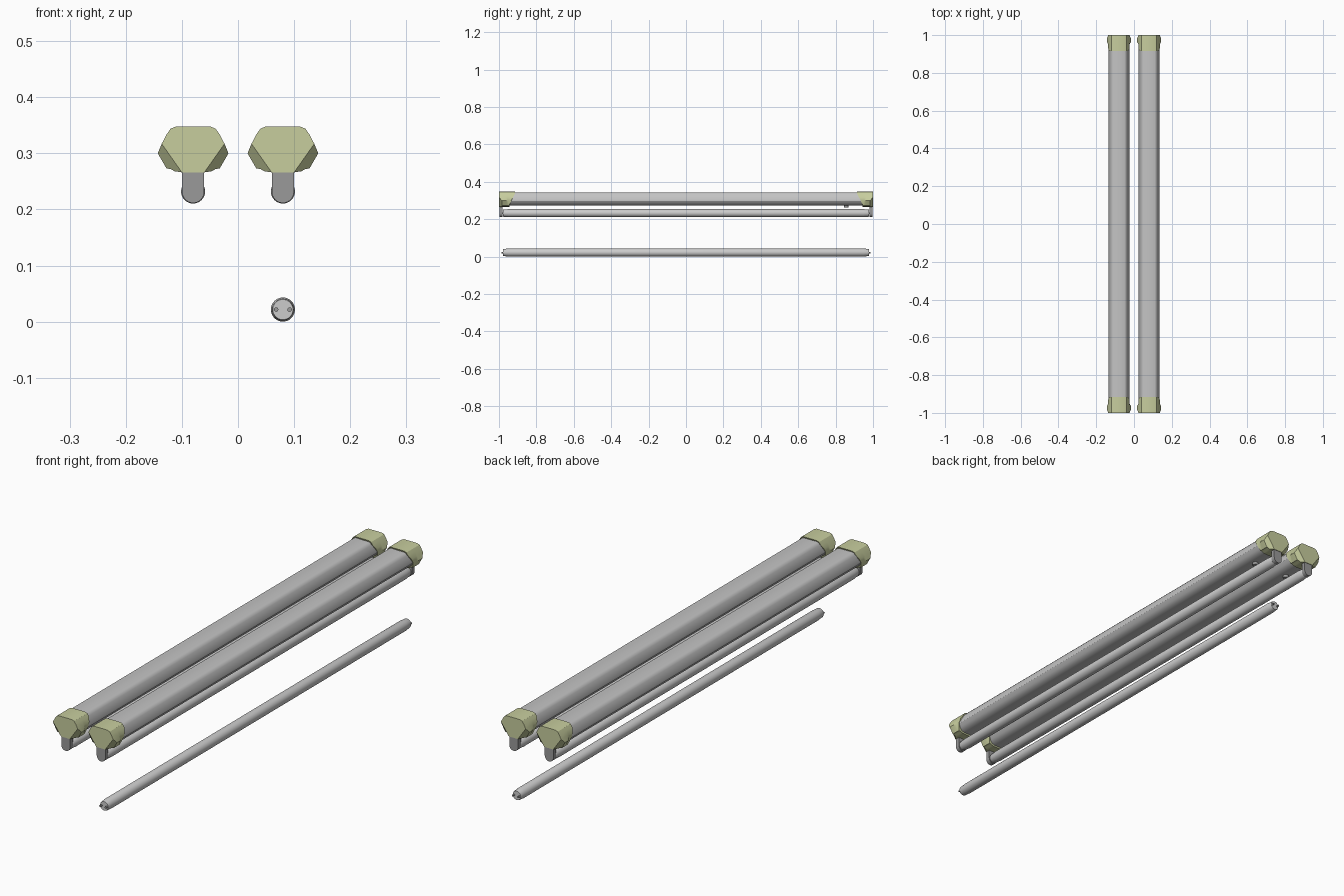
import bpy, bmesh, math

cube = bpy.data.objects.get("Cube")
if cube:
    bpy.data.objects.remove(cube, do_unlink=True)


def material(name, rgb):
    m = bpy.data.materials.new(name)
    m.use_nodes = True
    m.diffuse_color = (*rgb, 1)
    m.node_tree.nodes["Principled BSDF"].inputs["Base Color"].default_value = (*rgb, 1)
    return m


GREEN = material("pale green plastic", (0.57, 0.61, 0.34))
GREY = material("housing grey", (0.55, 0.55, 0.55))
TUBE = material("tube light grey", (0.6, 0.6, 0.6))
DARK = material("holder grey", (0.32, 0.32, 0.32))


def finish(name, bm, mat, angle=30):
    bmesh.ops.recalc_face_normals(bm, faces=bm.faces)
    mesh = bpy.data.meshes.new(name)
    bm.to_mesh(mesh)
    bm.free()
    mesh.materials.append(mat)
    ob = bpy.data.objects.new(name, mesh)
    bpy.context.collection.objects.link(ob)
    bpy.ops.object.select_all(action='DESELECT')
    ob.select_set(True)
    bpy.context.view_layer.objects.active = ob
    bpy.ops.object.shade_smooth_by_angle(angle=math.radians(angle))
    return ob


def mirrored(half):
    """Closed outline from a right half listed top to bottom."""
    return half + [(-x, z) for x, z in reversed(half)]


def bridge(bm, rings):
    """Skin a list of vertex rings of equal length."""
    n = len(rings[0])
    for a, b in zip(rings, rings[1:]):
        for i in range(n):
            j = (i + 1) % n
            bm.faces.new((a[i], a[j], b[j], b[i]))


def prism(name, outline, cx, y0, y1, mat):
    bm = bmesh.new()
    rings = [[bm.verts.new((cx + x, y, z)) for x, z in outline] for y in (y0, y1)]
    bridge(bm, rings)
    for r in rings:
        bm.faces.new(r)
    return finish(name, bm, mat)


def circle(r, cz, n=32, cx=0):
    return [(cx + r * math.cos(math.tau * i / n), cz + r * math.sin(math.tau * i / n))
            for i in range(n)]


HOUSING = [(0.03, 0.343), (0.037, 0.34), (0.043, 0.333), (0.055, 0.305), (0.055, 0.298),
           (0.047, 0.285), (0.035, 0.276), (0.018, 0.272)]
CAP = [(0.03, 0.348), (0.04, 0.344), (0.047, 0.334), (0.056, 0.317), (0.063, 0.30),
       (0.0475, 0.273), (0.04, 0.272), (0.033, 0.268), (0.02, 0.266)]


def end_cap(name, cx, s):
    """Green end cap with set-back lower corners and a slanted inner edge."""
    bm = bmesh.new()
    outline = mirrored(CAP)
    n, k = len(outline), len(CAP)
    recessed = set(range(4, k - 1)) | {n - 1 - i for i in range(4, k - 1)}

    def ring(depth, limit=1.0):
        verts = []
        for i, (x, z) in enumerate(outline):
            x = max(-limit, min(limit, x))
            verts.append(bm.verts.new((cx + x, s * (1 - depth(i, z)), z)))
        return verts

    front = ring(lambda i, z: 0.015 if i in recessed else 0)
    rings = [front,
             ring(lambda i, z: 0.038),
             ring(lambda i, z: 0.048, 0.057),
             ring(lambda i, z: 0.055 + 0.03 * min(1, max(0, (z - 0.28) / 0.055)), 0.057)]
    bridge(bm, rings)
    bm.faces.new(front[:4] + [front[k - 1], front[k]] + front[n - 4:])
    bm.faces.new(front[3:k])
    bm.faces.new(front[k:n - 3])
    bm.faces.new(rings[-1])
    finish(name, bm, GREEN, 25)


def lamp(name, cx, cz):
    """Fluorescent tube with stepped end collars and two pins at each end."""
    bm = bmesh.new()
    half = [(0.978, 0.018), (0.974, 0.0195), (0.955, 0.0205), (0.951, 0.0215)]
    steps = [(-y, r) for y, r in half] + [(y, r) for y, r in reversed(half)]
    rings = [[bm.verts.new((cx + x, y, z)) for x, z in circle(r, cz)] for y, r in steps]
    bridge(bm, rings)
    bm.faces.new(rings[0])
    bm.faces.new(rings[-1])
    finish(name, bm, TUBE)
    for s in (-1, 1):
        for px in (-0.012, 0.012):
            prism(name + "_pin", circle(0.004, cz, 12, px), cx, s * 0.977, s * 0.987, DARK)


# lamp holder outline: straight top, half-round bottom
HOLDER = [(0.0195, 0.272)] + [
    (0.0195 * math.cos(a), 0.231 - 0.0195 * math.sin(a))
    for a in (math.pi * i / 16 for i in range(17))] + [(-0.0195, 0.272)]

# two hanging fittings
for side, cx in (("right", -0.08), ("left", 0.08)):
    prism(side + "_housing", mirrored(HOUSING), cx, -0.98, 0.98, GREY)
    lamp(side + "_tube", cx, 0.232)
    for end, s in (("front", -1), ("back", 1)):
        end_cap(f"{side}_{end}_cap", cx, s)
        prism(f"{side}_{end}_holder", HOLDER, cx, s * 0.998, s * 0.98, DARK)
    # starter knob under the housing
    bm = bmesh.new()
    bmesh.ops.create_cone(bm, cap_ends=True, segments=24, radius1=0.011, radius2=0.012, depth=0.018)
    bmesh.ops.translate(bm, verts=bm.verts, vec=(cx, 0.857, 0.27))
    finish(side + "_starter", bm, DARK)

# loose spare tube on the ground
lamp("spare_tube", 0.08, 0.0215)
